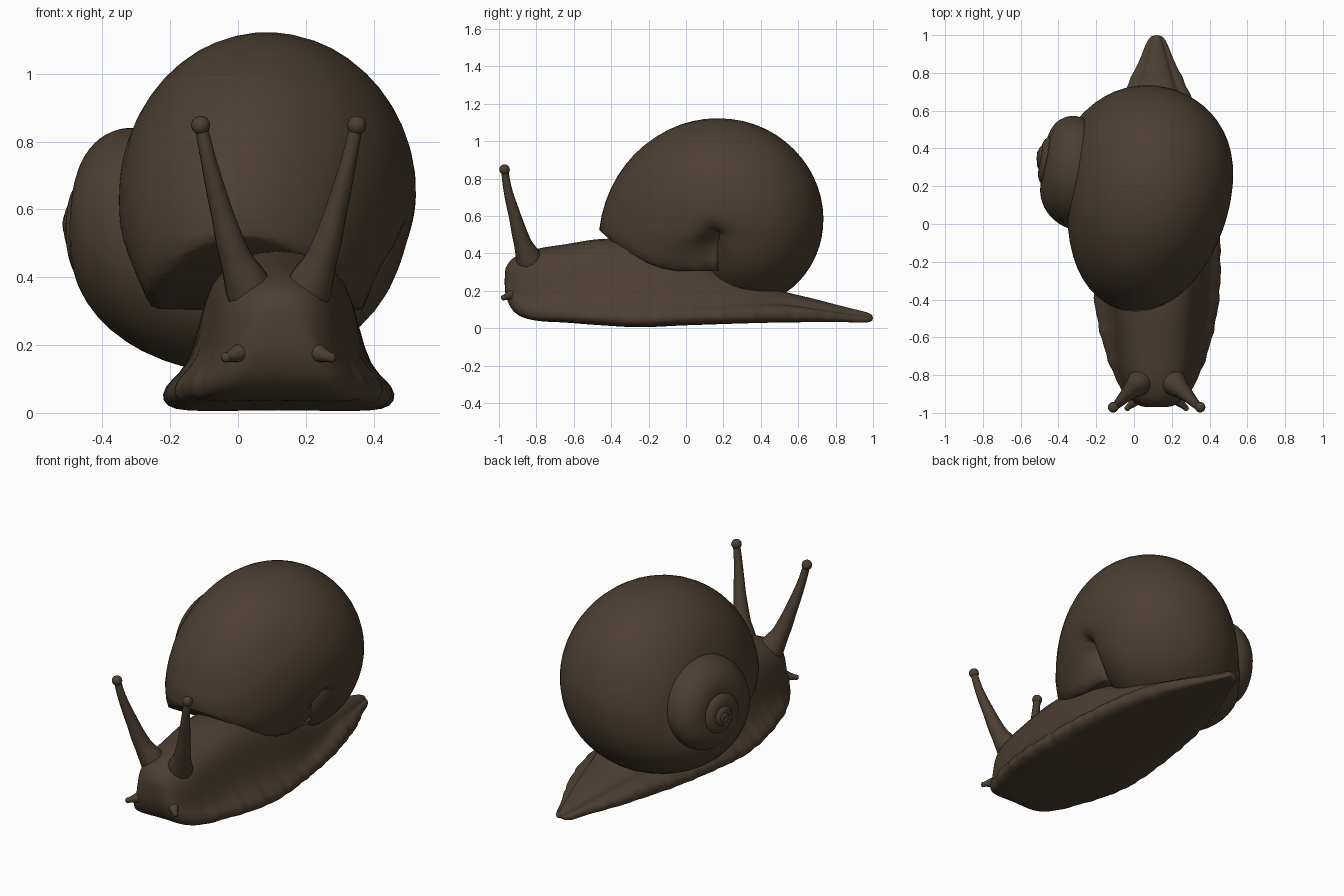
import bpy, bmesh, math
from mathutils import Vector

cube = bpy.data.objects.get("Cube")
if cube:
    bpy.data.objects.remove(cube)

BROWN = (0.072, 0.05, 0.031, 1)
skin = bpy.data.materials.new("dark_brown")
skin.diffuse_color = BROWN
skin.use_nodes = True
skin.node_tree.nodes["Principled BSDF"].inputs["Base Color"].default_value = BROWN
MID = 0.12  # x of the body's centre line


def lerp_table(table, key):
    """Interpolate rows of (key, values...) with a smooth cubic."""
    if key <= table[0][0]:
        return table[0][1:]
    for i in range(len(table) - 1):
        a, b = table[i], table[i + 1]
        if key <= b[0]:
            f = (key - a[0]) / (b[0] - a[0])
            before, after = table[max(i - 1, 0)], table[min(i + 2, len(table) - 1)]
            out = []
            for j in range(1, len(a)):
                m0 = (b[j] - before[j]) / (b[0] - before[0]) * (b[0] - a[0])
                m1 = (after[j] - a[j]) / (after[0] - a[0]) * (b[0] - a[0])
                out.append(a[j] * (1 - f) ** 2 * (1 + 2 * f) + b[j] * f * f * (3 - 2 * f)
                           + m0 * f * (1 - f) ** 2 - m1 * f * f * (1 - f))
            return out
    return table[-1][1:]


def loft(name, rings, subdivide=0):
    """Skin closed rings of points and cap both ends."""
    bm = bmesh.new()
    loops = [[bm.verts.new(p) for p in ring] for ring in rings]
    n = len(loops[0])
    for a, b in zip(loops, loops[1:]):
        for i in range(n):
            bm.faces.new((a[i], a[(i + 1) % n], b[(i + 1) % n], b[i]))
    bm.faces.new(loops[0])
    bm.faces.new(loops[-1])
    bmesh.ops.recalc_face_normals(bm, faces=bm.faces)
    for f in bm.faces:
        f.smooth = True
    mesh = bpy.data.meshes.new(name)
    bm.to_mesh(mesh)
    bm.free()
    obj = bpy.data.objects.new(name, mesh)
    bpy.context.collection.objects.link(obj)
    mesh.materials.append(skin)
    if subdivide:
        obj.modifiers.new("smooth", "SUBSURF").levels = subdivide
        obj.modifiers["smooth"].render_levels = subdivide


def tentacle(name, path, side):
    """Tapered tube; path rows are (offset from centre line, y, z, radius)."""
    curve = bpy.data.curves.new(name, "CURVE")
    curve.dimensions = "3D"
    curve.bevel_depth = 1
    curve.bevel_resolution = 4
    curve.use_fill_caps = True
    spline = curve.splines.new("BEZIER")
    spline.bezier_points.add(len(path) - 1)
    for point, (x, y, z, radius) in zip(spline.bezier_points, path):
        point.co = (MID + side * x, y, z)
        point.radius = radius
        point.handle_left_type = point.handle_right_type = "AUTO"
    obj = bpy.data.objects.new(name, curve)
    bpy.context.collection.objects.link(obj)
    curve.materials.append(skin)


def ball(name, centre, radius):
    bpy.ops.mesh.primitive_uv_sphere_add(segments=20, ring_count=12, radius=radius, location=centre)
    obj = bpy.context.object
    obj.name = name
    obj.data.materials.append(skin)
    bpy.ops.object.shade_smooth()


# Shell: a coiled section growing from the apex on the -x side
APEX = Vector((-0.52, 0.37, 0.56))
AXIS = Vector((0.974, -0.22, -0.05))
FORWARD = Vector((-0.22, -0.975, 0))
UP = Vector((0.05, 0, 1))
GROWTH = 0.49
# turns back from the lip, section centre, half width, radial centre
WHORL = [(-0.25, 0.66, 0.25, 0.21), (-0.14, 0.67, 0.3, 0.21), (0, 0.635, 0.405, 0.21),
         (0.25, 0.625, 0.43, 0.21), (0.5, 0.59, 0.425, 0.21), (0.75, 0.49, 0.42, 0.24),
         (1, 0.28, 0.22, 0.4), (1.25, 0.205, 0.15, 0.46)]


def shell_ring(t):
    centre, half, mid = lerp_table(WHORL, t)
    if t > 1.25:
        shrink = GROWTH ** (t - 1.25)
        centre, half = centre * shrink, half * shrink
    reach = 0.705 * GROWTH ** max(t, 0)
    angle = math.tau * t
    outward = FORWARD * math.cos(angle) + UP * math.sin(angle)
    ring = []
    for i in range(48):
        a = math.tau * i / 48
        s, c = math.sin(a), math.cos(a)
        if s < 0 and c > 0:  # close the base of the shell near its axis
            c = c ** 0.2
        r = reach * (mid + ((1 - mid) if s > 0 else mid * 0.98) * s)
        p = APEX + AXIS * (centre + half * c) + outward * r
        if t < 0.02:  # curved rim of the shell's mouth
            p.z = max(p.z, 0.305 + 1.02 * min(p.y, 0) ** 2)
        ring.append(p)
    return ring


loft("shell", [shell_ring(-0.25 + i / 56) for i in range(276)])

# Body: y, underside, ridge, foot half width, neck half width
BODY = [(-0.97, 0.2, 0.31, 0.07, 0.06), (-0.95, 0.13, 0.355, 0.12, 0.1),
        (-0.9, 0.07, 0.395, 0.175, 0.145), (-0.8, 0.04, 0.43, 0.23, 0.18),
        (-0.65, 0.03, 0.455, 0.285, 0.2), (-0.45, 0.015, 0.485, 0.33, 0.215),
        (-0.25, 0.005, 0.475, 0.345, 0.23), (0, 0.015, 0.4, 0.335, 0.24),
        (0.3, 0.025, 0.27, 0.295, 0.21), (0.5, 0.03, 0.205, 0.245, 0.16),
        (0.7, 0.032, 0.155, 0.175, 0.11), (0.85, 0.032, 0.115, 0.1, 0.065),
        (0.97, 0.03, 0.085, 0.05, 0.03), (1, 0.04, 0.07, 0.025, 0.015)]


def body_ring(y):
    low, top, foot, neck = lerp_table(BODY, y)
    tall = top - low
    rim = min(0.05, 0.3 * tall)
    if abs(y) < 0.85:
        foot += 0.004 * math.sin(75 * y) + 0.003 * math.sin(41 * y)
    half = [(foot * 0.45, low), (foot * 0.8, low), (foot * 0.96, low + rim * 0.25),
            (foot, low + rim), (foot * 0.93, low + rim * 1.7),
            (foot * 0.3 + neck * 0.7, low + max(0.29 * tall, rim * 1.95)),
            (neck, low + 0.55 * tall), (neck * 0.9, low + 0.8 * tall),
            (neck * 0.55, low + 0.95 * tall)]
    points = [(0, low + 0.004)] + half + [(0, top)] + [(-x, z) for x, z in reversed(half)]
    return [(MID + x, y, z) for x, z in points]


stations = [-0.97, -0.96, -0.945, -0.925] + [-0.9 + 0.03 * i for i in range(63)] + [0.98, 1]
loft("body", [body_ring(y) for y in stations], subdivide=1)

# Head: paired eye stalks and feelers
STALK = [(0.05, -0.79, 0.25, 0.07), (0.09, -0.84, 0.37, 0.07), (0.128, -0.875, 0.46, 0.047),
         (0.17, -0.915, 0.6, 0.033), (0.208, -0.955, 0.75, 0.023), (0.23, -0.97, 0.85, 0.019)]
FEELER = [(0.06, -0.86, 0.2, 0.06), (0.11, -0.93, 0.178, 0.03), (0.155, -0.975, 0.163, 0.013)]
for label, side in (("left", 1), ("right", -1)):
    tentacle(label + "_eye_stalk", STALK, side)
    ball(label + "_eye", (MID + side * 0.23, -0.97, 0.848), 0.028)
    tentacle(label + "_feeler", FEELER, side)
    ball(label + "_feeler_tip", (MID + side * 0.155, -0.975, 0.163), 0.015)
